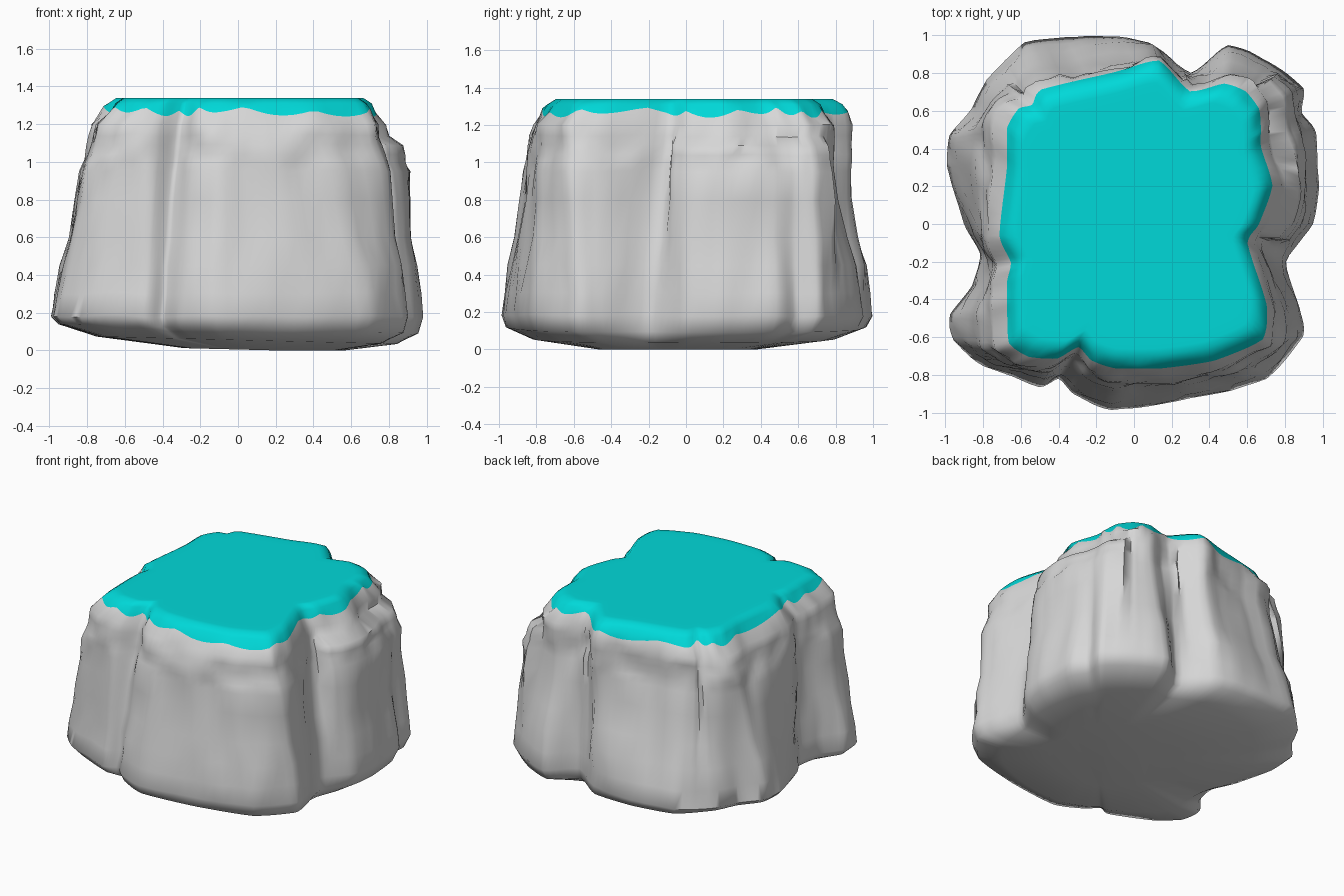
import bpy
import bmesh
import math
from mathutils import Vector, noise

cube = bpy.data.objects.get("Cube")
if cube:
    bpy.data.objects.remove(cube, do_unlink=True)


def flat_material(name, colour):
    mat = bpy.data.materials.new(name)
    mat.use_nodes = True
    mat.diffuse_color = colour
    shader = mat.node_tree.nodes["Principled BSDF"]
    shader.inputs["Base Color"].default_value = colour
    shader.inputs["Roughness"].default_value = 0.9
    return mat


def smooth_loop(points, steps):
    """Closed spline through the outline points, kept a little angular."""
    result = []
    count = len(points)
    for i in range(count):
        a, b, c, d = (Vector(points[(i + k) % count]) for k in (-1, 0, 1, 2))
        for s in range(steps):
            t = s / steps
            curve = (b * 2 + (c - a) * t + (a * 2 - b * 5 + c * 4 - d) * t ** 2
                     + (b * 3 - a - c * 3 + d) * t ** 3) * 0.5
            result.append(curve.lerp(b.lerp(c, t), 0.5))
    return result


# Foot outline and matching rim outline, anticlockwise from the left side
foot = [(.95, 0), (.98, .2), (.96, .48), (.89, .59), (.9, .72), (.72, .86),
        (.5, .95), (.3, .8), (.08, .97), (-.25, 1), (-.58, .96), (-.78, .77),
        (-.86, .61), (-.98, .47), (-.99, .3), (-.9, 0), (-.82, -.16),
        (-.86, -.33), (-.98, -.48), (-.96, -.62), (-.8, -.75), (-.5, -.86),
        (-.4, -.82), (-.32, -.9), (-.12, -.99), (.3, -.93), (.7, -.82),
        (.9, -.6), (.88, -.45), (.81, -.2)]
rim = [(.65, 0), (.72, .2), (.66, .4), (.66, .5), (.65, .6), (.58, .69),
       (.47, .73), (.29, .69), (.13, .85), (-.1, .79), (-.48, .7), (-.53, .62),
       (-.6, .6), (-.66, .5), (-.66, .3), (-.7, -.06), (-.64, -.2),
       (-.66, -.3), (-.66, -.45), (-.65, -.62), (-.55, -.69), (-.4, -.7),
       (-.29, -.64), (-.22, -.71), (-.1, -.75), (.15, -.75), (.42, -.71),
       (.67, -.6), (.69, -.42), (.59, -.1)]
foot = smooth_loop(foot, 6)
rim = smooth_loop(rim, 6)
size = len(foot)

# Wall levels: height, inward lean, lean of the stepped buttress
levels = [(.18, 0, 0), (.3, .09, .08), (.45, .2, .16), (.6, .4, .24),
          (.8, .56, .26), (.95, .67, .28), (1, .73, .42), (1.04, .79, .46),
          (1.09, .87, .52), (1.14, .93, .93), (1.2, 1, 1)]


def wall_lean(point, lean, step):
    """The buttress steps in late, the back wall leans in early."""
    if point.x > 0.5 and -0.12 < point.y < 0.83:
        return step
    if point.y > 0.83:
        return min(1, lean * 1.4)
    return lean


def shoulder(point):
    """Top of the stone wall, a little outside the rim."""
    out_x = 1.13 if point.x < -0.5 else 1.08
    out_y = 1.03 if point.y > 0.74 else 1.08
    return Vector((point.x * out_x, point.y * out_y))


def roughen(co, amount):
    """Push the stone in and out by noise, leaving the height alone."""
    shift = noise.noise(co * 4) + 0.7 * noise.noise(co * 9)
    return co + Vector((co.x, co.y, 0)).normalized() * shift * amount


rows = []
# Rounded underside, dipping towards its lowest point
low = Vector((.25, -.08))
for scale, z, roundness in ((.45, .005, .8), (.84, .055, .6), (.975, .115, .1)):
    row = []
    for p in foot:
        q = low.lerp(p.lerp(p.normalized() * 0.95, roundness), scale)
        row.append(Vector((*q, max(0, z - 0.025 * q.x))))
    rows.append(row)
# Leaning stone wall
for z, lean, step in levels:
    row = []
    for p, q in zip(foot, rim):
        f = wall_lean(p, lean, step)
        wobble = 0.015 * noise.noise(Vector((p.x * 3, p.y * 3, 0)))
        co = Vector((*p.lerp(shoulder(q), f), z + wobble))
        row.append(roughen(co, 0.025 if z > 0.2 else 0.008))
    rows.append(row)
# Scalloped lower edge of the coloured top, its rounded shoulder and flat cap
first_top = len(rows)
scallop = []
for i, q in enumerate(rim):
    a = math.tau * i / size
    drip = 0.035 * abs(math.sin(a * 11)) + 0.012 * math.sin(a * 7 + 1)
    scallop.append(Vector((*(q * 1.02), 1.285 - drip)))
rows.append(scallop)
for scale, z in ((.985, 1.31), (.925, 1.338), (.88, 1.34), (.8, 1.34)):
    rows.append([Vector((*(q * scale), z)) for q in rim])

bm = bmesh.new()
rings = [[bm.verts.new(co) for co in row] for row in rows]
for r in range(len(rings) - 1):
    for i in range(size):
        j = (i + 1) % size
        face = bm.faces.new((rings[r][i], rings[r][j],
                             rings[r + 1][j], rings[r + 1][i]))
        face.material_index = int(r >= first_top)
bm.faces.new(reversed(rings[0]))
bm.faces.new(rings[-1]).material_index = 1
bmesh.ops.recalc_face_normals(bm, faces=bm.faces)

mesh = bpy.data.meshes.new("rock")
bm.to_mesh(mesh)
bm.free()
mesh.materials.append(flat_material("grey stone", (.68, .68, .68, 1)))
mesh.materials.append(flat_material("turquoise top", (0, .69, .69, 1)))
rock = bpy.data.objects.new("rock", mesh)
bpy.context.collection.objects.link(rock)

bpy.ops.object.select_all(action="DESELECT")
rock.select_set(True)
bpy.context.view_layer.objects.active = rock
bpy.ops.object.shade_smooth_by_angle(angle=math.radians(55))
